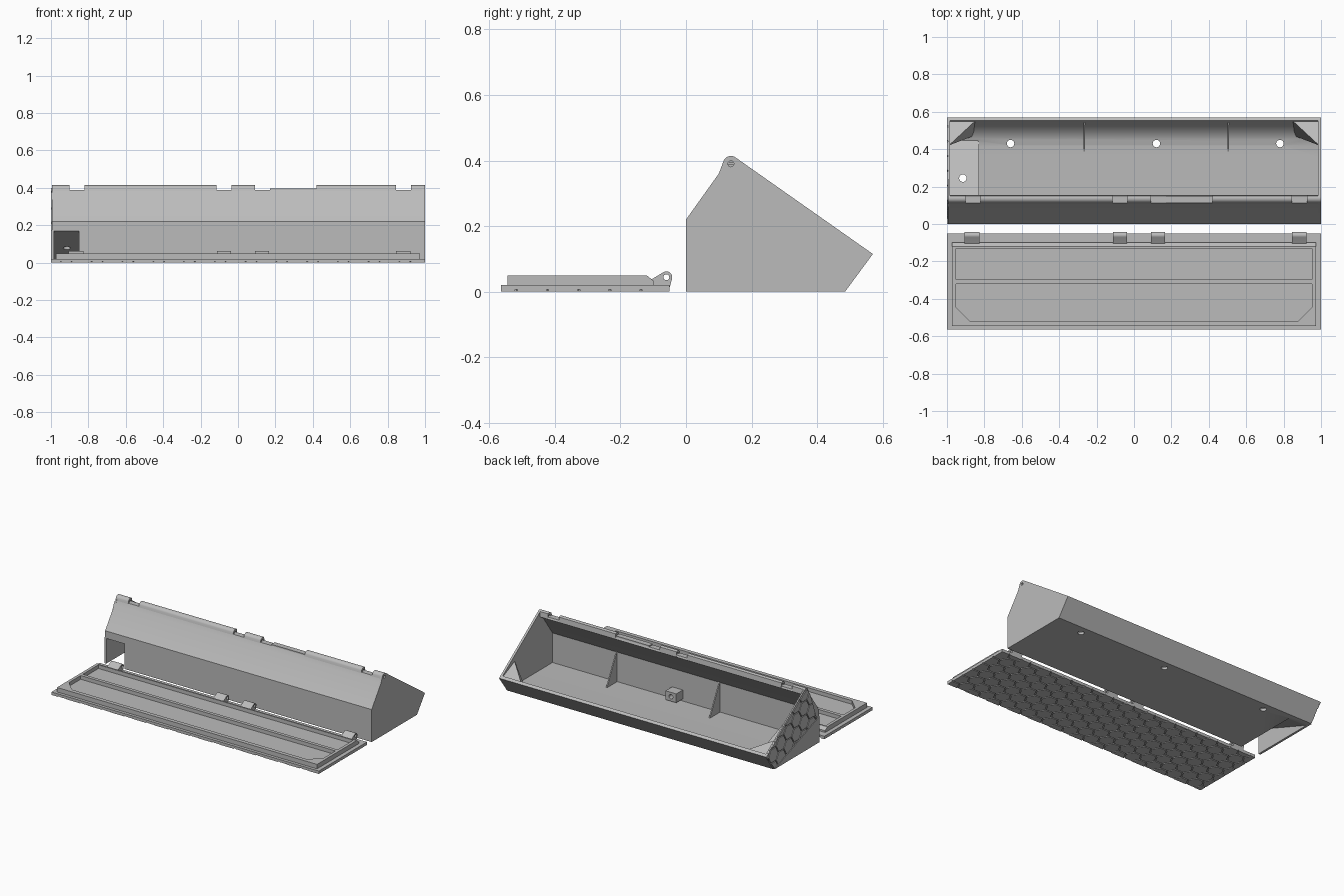
import bpy, bmesh, math
from mathutils import Vector

if "Cube" in bpy.data.objects:
    bpy.data.objects.remove(bpy.data.objects["Cube"])

grey = bpy.data.materials.new("plain_grey")
grey.use_nodes = True
grey.diffuse_color = (0.5, 0.5, 0.5, 1)
grey.node_tree.nodes["Principled BSDF"].inputs["Base Color"].default_value = (0.5, 0.5, 0.5, 1)


def place(p, h, axis):
    """Put a 2D profile point at height h along the axis."""
    a, b = p
    return Vector({"X": (h, a, b), "Y": (a, h, b), "Z": (a, b, h)}[axis])


def finish(name, bm):
    bmesh.ops.recalc_face_normals(bm, faces=bm.faces[:])
    mesh = bpy.data.meshes.new(name)
    bm.to_mesh(mesh)
    bm.free()
    mesh.materials.append(grey)
    obj = bpy.data.objects.new(name, mesh)
    bpy.context.collection.objects.link(obj)
    return obj


def prism(name, pts, spans, axis="X"):
    """Extrude one profile over each (low, high) span."""
    bm = bmesh.new()
    for lo, hi in spans:
        rings = [[bm.verts.new(place(p, h, axis)) for p in pts] for h in (lo, hi)]
        for ring in rings:
            bm.faces.new(ring)
        for i in range(len(pts)):
            j = (i + 1) % len(pts)
            bm.faces.new((rings[0][i], rings[0][j], rings[1][j], rings[1][i]))
    return finish(name, bm)


def circle(a, b, r, start=0, end=360, n=20):
    step = math.radians(end - start) / n
    count = n if end - start == 360 else n + 1
    return [(a + r * math.cos(math.radians(start) + i * step),
             b + r * math.sin(math.radians(start) + i * step)) for i in range(count)]


def cut(obj, *cutters):
    """Subtract the cutters, then remove them."""
    for c in cutters:
        c.hide_render = True
        mod = obj.modifiers.new("cut", "BOOLEAN")
        mod.object = c
        mod.solver = "EXACT"
        with bpy.context.temp_override(object=obj, active_object=obj):
            bpy.ops.object.modifier_apply(modifier=mod.name)
        bpy.data.objects.remove(c)


def hex_tiles(name, outline, lo, hi, axis, flat=0.095, gap=0.008):
    """Hexagon tiles clipped to a convex counter-clockwise outline."""
    bm = bmesh.new()
    r = flat / math.sqrt(3)
    low = [min(p[k] for p in outline) for k in (0, 1)]
    high = [max(p[k] for p in outline) for k in (0, 1)]
    for col in range(int((high[0] - low[0]) / (1.5 * r)) + 3):
        for row in range(int((high[1] - low[1]) / flat) + 3):
            centre = (low[0] + col * 1.5 * r, low[1] + (row - 0.5 * (col % 2)) * flat)
            ring = circle(*centre, r - gap / 2, n=6)
            bm.faces.new([bm.verts.new((x, y, 0)) for x, y in ring])
    for (ax, ay), (bx, by) in zip(outline, outline[1:] + outline[:1]):
        bmesh.ops.bisect_plane(bm, geom=bm.verts[:] + bm.edges[:] + bm.faces[:],
                               plane_co=(ax, ay, 0), plane_no=(by - ay, ax - bx, 0),
                               clear_outer=True)
    top = bmesh.ops.extrude_face_region(bm, geom=bm.faces[:])["geom"]
    for v in [g for g in top if isinstance(g, bmesh.types.BMVert)]:
        v.co.z = 1
    for v in bm.verts:
        v.co = place((v.co.x, v.co.y), hi if v.co.z > 0.5 else lo, axis)
    return finish(name, bm)


def rect(a0, a1, b0, b1):
    return [(a0, b0), (a1, b0), (a1, b1), (a0, b1)]


# Long trough: floor, curved back, front wall and sloped front roof
END = 0.985
shell = prism("trough_shell", [
    (0, 0), (0.485, 0), (0.57, 0.115), (0.553, 0.127), (0.535, 0.095), (0.505, 0.055),
    (0.465, 0.028), (0.42, 0.018), (0.36, 0.015), (0.02, 0.015), (0.02, 0.215),
    (0.118, 0.352), (0.155, 0.375), (0.15, 0.388), (0.113, 0.388), (0.1, 0.36), (0, 0.22)],
    [(-END, END)])
for x in (-0.66, 0.12, 0.78):
    cut(shell, prism("drain_cutter", circle(x, 0.43, 0.02), [(-0.1, 0.1)], "Z"))
cut(shell, prism("notch_cutter", [(-0.01, -0.01), (0.46, -0.01), (0.45, 0), (0, 0.17), (-0.01, 0.17)],
                 [(-END, -0.85)]))

# End walls, with the rounded hinge eye at the top
EYE = (0.137, 0.39)
eye_arc = circle(*EYE, 0.024, 55, 160, 10)
end_profile = [(0, 0), (0.485, 0), (0.57, 0.115)] + eye_arc + [(0.1, 0.36), (0, 0.22)]
ends = prism("end_walls", end_profile, [(-0.994, -END), (END, 1)])
cut(ends, prism("pin_cutter", circle(*EYE, 0.009), [(-1.1, 1.1)]))

# Honeycomb relief on the right end, above a plain corner panel
hex_tiles("end_honeycomb", [(0, 0.18), (0.48, 0.005), (0.57, 0.115), (0.15, 0.4), (0.115, 0.4),
                            (0.1, 0.36), (0, 0.22)], -1, -0.993, "X")
prism("end_corner_panel", [(0, 0), (0.48, 0), (0, 0.175)], [(-1, -0.993)])

# Hinge barrels along the rim
barrel = eye_arc + [(0.11, 0.38), (0.155, 0.375)]
barrels = prism("rim_hinge_barrels", barrel,
                [(-END, -0.9), (-0.82, -0.115), (-0.035, 0.09), (0.42, 0.845), (0.925, END)])
cut(barrels, prism("pin_cutter", circle(*EYE, 0.009), [(-1.1, 1.1)]))
prism("rim_low_section", rect(0.113, 0.15, 0.38, 0.396), [(0.17, 0.42)])

# Sloped cover over the corner notch, with its hole and inner side wall
cover = prism("notch_cover", [(0, 0.17), (0.45, 0), (0.47, 0.015), (0.0, 0.19)], [(-END, -0.835)])
cut(cover, prism("cable_cutter", circle(-0.915, 0.245, 0.02), [(-0.1, 0.3)], "Z"))
prism("notch_side_wall", [(0, 0), (0.45, 0), (0.46, 0.015), (0, 0.188)], [(-0.85, -0.83)])

# Stiffening ribs on the front and back walls
rib_spans = [(x - 0.004, x + 0.004) for x in (-0.265, 0.505)]
prism("front_ribs", [(0.015, 0.012), (0.13, 0.012), (0.015, 0.235)], rib_spans)
prism("back_ribs", [(0.38, 0.012), (0.48, 0.012), (0.55, 0.11), (0.53, 0.11)], rib_spans)

# Corner gussets at the back, sloped with the rim
for side, label in ((-1, "right"), (1, "left")):
    bm = bmesh.new()
    base = [(0.99, 0.42, 0.02), (0.86, 0.47, 0.02), (0.99, 0.47, 0.02)]
    rim = [(0.99, 0.42, 0.18), (0.85, 0.55, 0.12), (0.99, 0.55, 0.12)]
    a, b = ([bm.verts.new((side * x, y, z)) for x, y, z in ring] for ring in (base, rim))
    bm.faces.new(a)
    bm.faces.new(b)
    for i in range(3):
        bm.faces.new((a[i], a[i - 1], b[i - 1], b[i]))
    finish(label + "_back_gusset", bm)

# Small latch block inside the front wall
latch = prism("latch_block", rect(0.01, 0.09, 0.03, 0.09), [(0.015, 0.09)], "Y")
cut(latch, prism("latch_cutter", circle(0.05, 0.06, 0.015), [(0.05, 0.12)], "Y"))

# Lid plate with honeycomb underside
prism("lid_plate", rect(-0.565, -0.05, 0.006, 0.02), [(-1, 1)])
hex_tiles("lid_honeycomb", rect(-1, 1, -0.565, -0.05), 0, 0.007, "Z")

# Raised lid frame with two shallow wells
frame = prism("lid_frame", [(-0.545, 0.018), (-0.098, 0.018), (-0.098, 0.032), (-0.12, 0.05),
                            (-0.545, 0.05)], [(-0.973, 0.973)])
W = 0.953
cut(frame,
    prism("well_cutter", rect(-W, W, -0.297, -0.13), [(0.025, 0.1)], "Z"),
    prism("well_cutter", [(-W, -0.32), (-W, -0.445), (-0.88, -0.518), (0.88, -0.518),
                          (W, -0.445), (W, -0.32)], [(0.025, 0.1)], "Z"))

# Lid hinge lugs
lugs = prism("lid_hinge_lugs", [(-0.11, 0.012), (-0.05, 0.012)]
             + circle(-0.06, 0.044, 0.018, -20, 130, 12) + [(-0.11, 0.035)],
             [(-0.905, -0.825), (-0.113, -0.037), (0.09, 0.167), (0.845, 0.923)])
cut(lugs, prism("pin_cutter", circle(-0.06, 0.044, 0.009), [(-1.1, 1.1)]))

# Smooth the curved surfaces, keeping edges sharp
for obj in (shell, barrels, ends, lugs):
    with bpy.context.temp_override(object=obj, active_object=obj, selected_objects=[obj],
                                   selected_editable_objects=[obj]):
        bpy.ops.object.shade_smooth_by_angle(angle=math.radians(28))
